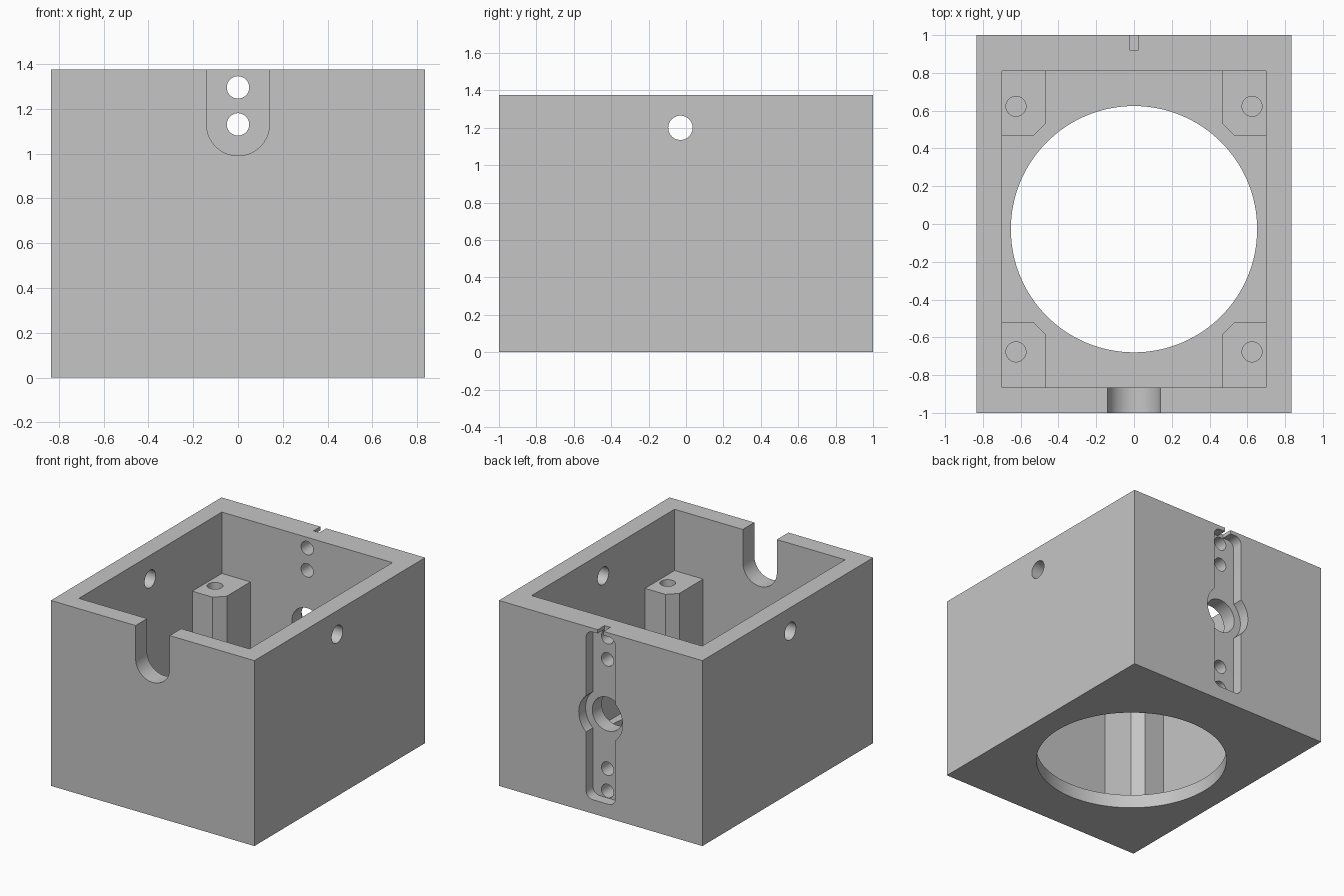
import bpy, bmesh, math
from mathutils import Vector

old = bpy.data.objects.get("Cube")
if old:
    bpy.data.objects.remove(old, do_unlink=True)

# Main sizes
HX, HY, TOP = 0.835, 1.0, 1.375
IN_X, IN_FRONT, IN_BACK = 0.70, -0.865, 0.81
MID_Y = (IN_FRONT + IN_BACK) / 2
FLOOR, POST_TOP = 0.10, 0.92
RECESS_Y, MID_Z = 0.92, 0.725

grey = bpy.data.materials.new("plain grey")
grey.use_nodes = True
grey.diffuse_color = (0.56, 0.56, 0.56, 1)
grey.node_tree.nodes["Principled BSDF"].inputs["Base Color"].default_value = (0.56, 0.56, 0.56, 1)

PLACE = {
    "x": lambda u, v, w: Vector((w, u, v)),
    "y": lambda u, v, w: Vector((u, w, v)),
    "z": lambda u, v, w: Vector((u, v, w)),
}


def prism(name, profile, axis, start, end):
    """Extrude a 2D outline along an axis."""
    bm = bmesh.new()
    verts = [bm.verts.new(PLACE[axis](u, v, start)) for u, v in profile]
    face = bm.faces.new(verts)
    out = bmesh.ops.extrude_face_region(bm, geom=[face])
    moved = [g for g in out["geom"] if isinstance(g, bmesh.types.BMVert)]
    bmesh.ops.translate(bm, verts=moved, vec=PLACE[axis](0, 0, end - start))
    bmesh.ops.recalc_face_normals(bm, faces=bm.faces)
    mesh = bpy.data.meshes.new(name)
    bm.to_mesh(mesh)
    bm.free()
    mesh.materials.append(grey)
    obj = bpy.data.objects.new(name, mesh)
    bpy.context.collection.objects.link(obj)
    return obj


def rect(u0, u1, v0, v1):
    return [(u0, v0), (u1, v0), (u1, v1), (u0, v1)]


def arc(cu, cv, r, a0, a1, n):
    angles = [math.radians(a0 + (a1 - a0) * i / n) for i in range(n + 1)]
    return [(cu + r * math.cos(a), cv + r * math.sin(a)) for a in angles]


def circle(cu, cv, r, n=64):
    return arc(cu, cv, r, 0, 360, n)[:-1]


def rounded_rect(u0, u1, v0, v1, r):
    corners = [(u1 - r, v1 - r), (u0 + r, v1 - r), (u0 + r, v0 + r), (u1 - r, v0 + r)]
    return [p for i, (u, v) in enumerate(corners) for p in arc(u, v, r, 90 * i, 90 * i + 90, 8)]


def cut(target, name, profile, axis, start, end):
    cutter = prism(name, profile, axis, start, end)
    cutter.hide_render = True
    mod = target.modifiers.new(name, "BOOLEAN")
    mod.operation, mod.solver, mod.object = "DIFFERENCE", "EXACT", cutter
    bpy.context.view_layer.objects.active = target
    bpy.ops.object.modifier_apply(modifier=mod.name)
    bpy.data.objects.remove(cutter, do_unlink=True)


housing = prism("housing", rect(-HX, HX, -HY, HY), "z", 0, TOP)

# Cavity: the lower part leaves four chamfered corner posts standing
w, d, c = 0.235, 0.345, 0.068
half_d = (IN_BACK - IN_FRONT) / 2
corner = [(IN_X, half_d - d), (IN_X - w + c, half_d - d),
          (IN_X - w, half_d - d + c), (IN_X - w, half_d)]
outline = []
for sx, sy in ((1, 1), (-1, 1), (-1, -1), (1, -1)):
    points = corner if sx * sy > 0 else corner[::-1]
    outline += [(sx * u, MID_Y + sy * v) for u, v in points]
cut(housing, "lower_cavity", outline, "z", FLOOR, POST_TOP + 0.05)
cut(housing, "upper_cavity", rect(-IN_X, IN_X, IN_FRONT, IN_BACK), "z", POST_TOP, TOP + 0.1)

# Floor opening and screw holes in the posts
cut(housing, "floor_opening", circle(0, MID_Y, 0.652, 128), "z", -0.1, FLOOR + 0.05)
for x in (-0.625, 0.625):
    for y in (-0.677, 0.623):
        cut(housing, "post_hole", circle(x, y, 0.053, 32), "z", 0.55, POST_TOP + 0.1)

# U-shaped notch in the front wall
notch = arc(0, 1.13, 0.14, 180, 360, 32) + [(0.14, TOP + 0.1), (-0.14, TOP + 0.1)]
cut(housing, "front_notch", notch, "y", -HY - 0.1, IN_FRONT + 0.1)

# Cross holes through both side walls
cut(housing, "side_holes", circle(-0.03, 1.2, 0.065, 48), "x", -HX - 0.1, HX + 0.1)

# Back recess: long rounded slot, round seat and narrow slit to the rim
cut(housing, "back_slot", rounded_rect(-0.12, 0.12, 0.103, 1.347, 0.055), "y", RECESS_Y, HY + 0.1)
cut(housing, "back_seat", circle(0, MID_Z, 0.18), "y", RECESS_Y, HY + 0.1)
cut(housing, "rim_slit", rect(-0.024, 0.024, 1.25, TOP + 0.1), "y", RECESS_Y, HY + 0.1)

# Holes through the back wall
cut(housing, "back_centre_hole", circle(0, MID_Z, 0.125), "y", IN_BACK - 0.1, HY)
for offset in (-0.57, -0.405, 0.405, 0.57):
    cut(housing, "back_screw_hole", circle(0, MID_Z + offset, 0.05, 32), "y", IN_BACK - 0.1, HY - 0.03)

# Smooth round walls, sharp edges
bpy.ops.object.select_all(action="DESELECT")
housing.select_set(True)
bpy.context.view_layer.objects.active = housing
bpy.ops.object.shade_smooth_by_angle(angle=math.radians(30))
